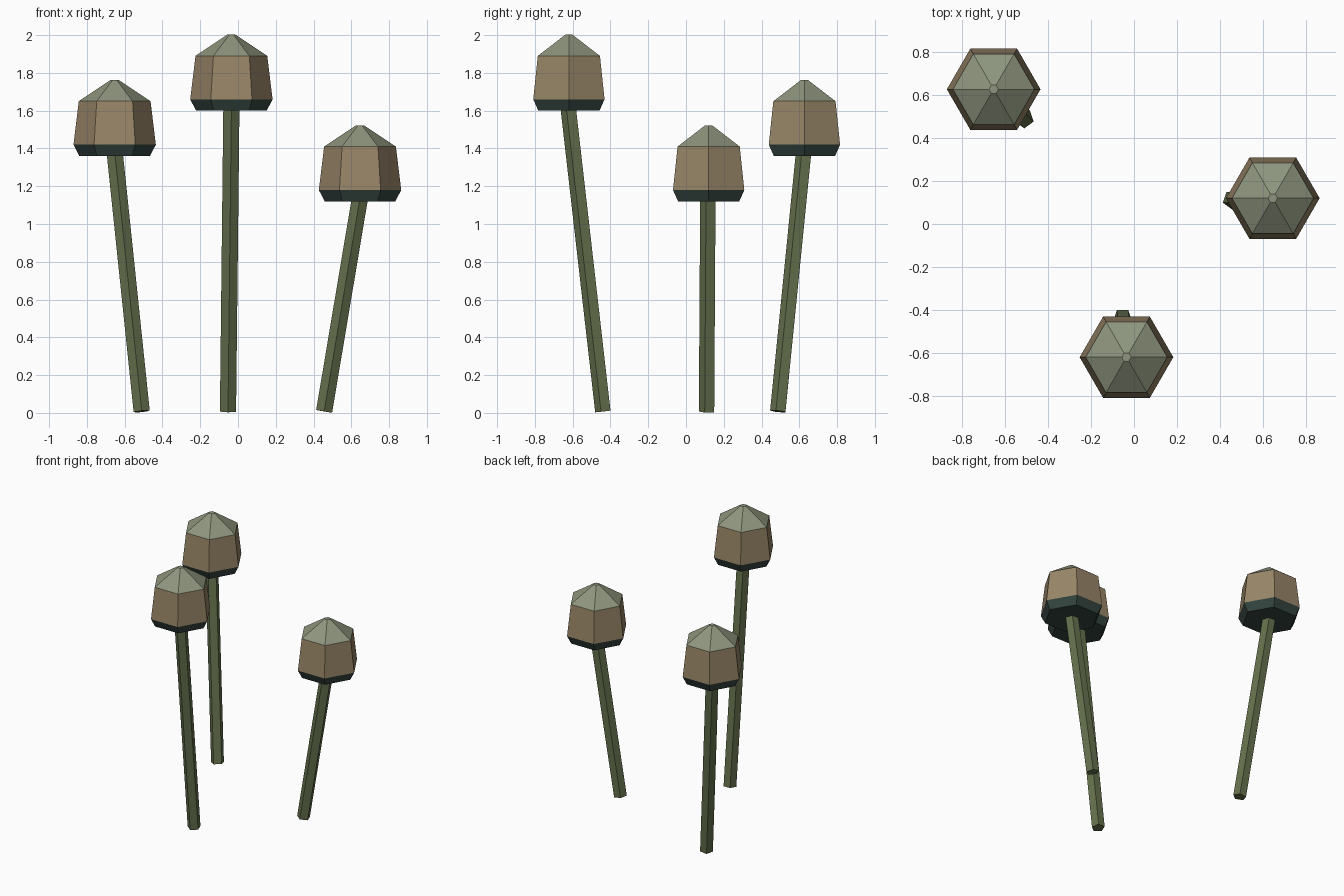
import bpy, bmesh, math
from mathutils import Vector

if "Cube" in bpy.data.objects:
    bpy.data.objects.remove(bpy.data.objects["Cube"])


def material(name, rgb):
    m = bpy.data.materials.new(name)
    m.diffuse_color = (*rgb, 1)
    m.use_nodes = True
    m.node_tree.nodes["Principled BSDF"].inputs["Base Color"].default_value = m.diffuse_color
    return m


STEM = material("stem_green", (0.13, 0.165, 0.075))
COLLAR = material("dark_green", (0.035, 0.06, 0.052))
BODY = material("tan", (0.31, 0.235, 0.135))
CAP = material("grey_green", (0.27, 0.30, 0.205))


def loft(name, sides, rings, mat, start=0.0, direction=Vector((0, 0, 1)), origin=(0, 0, 0)):
    """Closed faceted solid from (radius, height) rings along a direction."""
    rot = Vector((0, 0, 1)).rotation_difference(direction)
    bm = bmesh.new()
    loops = []
    for r, h in rings:
        loop = []
        for i in range(sides):
            a = start + 2 * math.pi * i / sides
            p = rot @ Vector((r * math.cos(a), r * math.sin(a), h))
            loop.append(bm.verts.new(p))
        loops.append(loop)
    for lo, hi in zip(loops, loops[1:]):
        for i in range(sides):
            j = (i + 1) % sides
            bm.faces.new((lo[i], lo[j], hi[j], hi[i]))
    bm.faces.new(loops[0][::-1])
    bm.faces.new(loops[-1])
    mesh = bpy.data.meshes.new(name)
    bm.to_mesh(mesh)
    bm.free()
    mesh.materials.append(mat)
    ob = bpy.data.objects.new(name, mesh)
    ob.location = origin
    bpy.context.collection.objects.link(ob)
    return ob


# side label, stem foot (x, y), head centre (x, y), height of head underside
BUDS = [
    ("left", (-0.51, 0.49), (-0.653, 0.627), 1.36),
    ("middle", (-0.053, -0.436), (-0.035, -0.62), 1.60),
    ("right", (0.456, 0.113), (0.646, 0.12), 1.12),
]

for label, foot, head, z in BUDS:
    # leaning five-sided stem, running a little way into the head
    base = Vector((*foot, 0.008))
    axis = Vector((*head, z + 0.02)) - base
    loft(label + "_stem", 5, [(0.045, 0), (0.045, axis.length)], STEM,
         -math.pi / 2, axis.normalized(), base)

    # six-sided upright head: collar, body and pointed cap
    at = (*head, z)
    loft(label + "_collar", 6, [(0.187, 0), (0.218, 0.06)], COLLAR, origin=at)
    loft(label + "_body", 6, [(0.218, 0.06), (0.19, 0.29)], BODY, origin=at)
    loft(label + "_cap", 6, [(0.19, 0.29), (0.022, 0.402)], CAP, origin=at)
